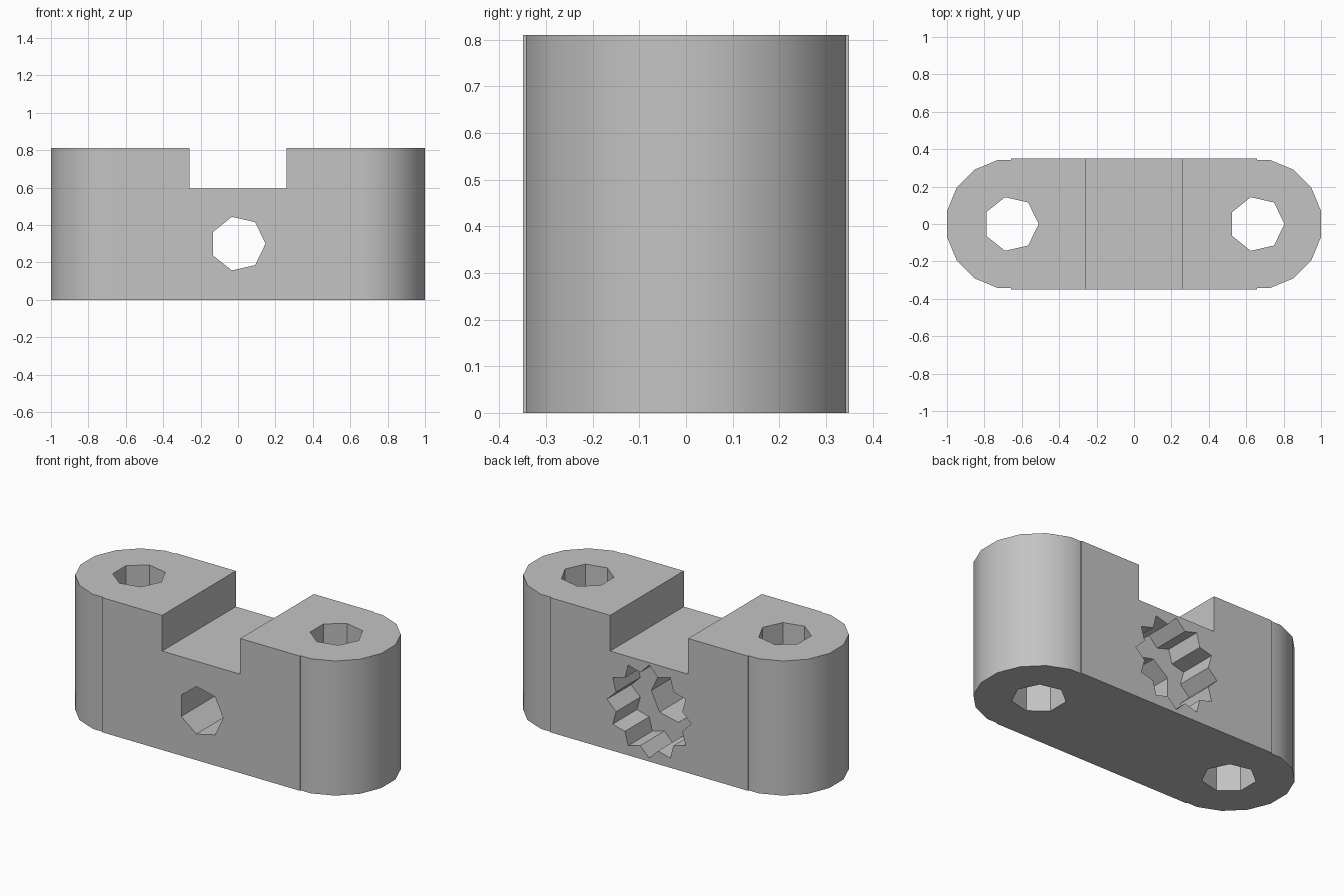
import bpy
import bmesh
from math import sin, cos, pi, radians
from mathutils import Matrix

cube = bpy.data.objects.get("Cube")
if cube:
    bpy.data.objects.remove(cube, do_unlink=True)

HEIGHT, HALF_DEPTH, END_X = 0.81, 0.35, 0.657
HOLE_R, BORE_Z = 0.147, 0.30

grey = bpy.data.materials.new("plain grey")
grey.use_nodes = True
colour = (0.55, 0.55, 0.55, 1)
grey.diffuse_color = colour
grey.node_tree.nodes["Principled BSDF"].inputs["Base Color"].default_value = colour


def prism(name, outline, length, matrix=Matrix()):
    """Extrude a closed 2D outline along its local z axis."""
    bm = bmesh.new()
    face = bm.faces.new([bm.verts.new((x, y, 0)) for x, y in outline])
    top = bmesh.ops.extrude_face_region(bm, geom=[face])["geom"]
    moved = [v for v in top if isinstance(v, bmesh.types.BMVert)]
    bmesh.ops.translate(bm, verts=moved, vec=(0, 0, length))
    bmesh.ops.recalc_face_normals(bm, faces=bm.faces)
    bm.transform(matrix)
    mesh = bpy.data.meshes.new(name)
    bm.to_mesh(mesh)
    bm.free()
    mesh.materials.append(grey)
    obj = bpy.data.objects.new(name, mesh)
    bpy.context.collection.objects.link(obj)
    return obj


def ring(radii, count):
    """Polygon whose corners cycle through the given radii."""
    return [(radii[i % len(radii)] * cos(2 * pi * i / count),
             radii[i % len(radii)] * sin(2 * pi * i / count)) for i in range(count)]


# Block with a half sixteen-sided column on each end
arc = [(END_X + HALF_DEPTH * cos(a), HALF_DEPTH * sin(a))
       for a in (radians(-78.75 + 22.5 * i) for i in range(8))]
flat_y = arc[-1][1]
right = [(END_X, -HALF_DEPTH), (END_X, -flat_y)] + arc + [(END_X, flat_y), (END_X, HALF_DEPTH)]
block = prism("mounting_block", right + [(-x, -y) for x, y in right], HEIGHT)

# Cutters: top slot, upright screw holes, cross bore and toothed back pocket
slot = [(-0.26, -0.5), (0.26, -0.5), (0.26, 0.5), (-0.26, 0.5)]
cutters = [prism("slot_cutter", slot, 1, Matrix.Translation((0, 0, 0.595)))]
for side, x in (("left", END_X), ("right", -END_X)):
    cutters.append(prism(side + "_hole_cutter", ring([HOLE_R], 7), 2,
                         Matrix.Translation((x, 0, -0.5))))
along_y = Matrix.Rotation(radians(90), 4, "X")
cutters.append(prism("bore_cutter", ring([HOLE_R], 7), 2,
                     Matrix.Translation((0, 1, BORE_Z)) @ along_y))
cutters.append(prism("pocket_cutter", ring([0.28, 0.228], 24), 0.73,
                     Matrix.Translation((0, 0.85, BORE_Z)) @ along_y))

for cutter in cutters:
    cutter.hide_render = True
    mod = block.modifiers.new(cutter.name, "BOOLEAN")
    mod.operation = "DIFFERENCE"
    mod.solver = "EXACT"
    mod.object = cutter

# Bake the cuts, then shade the rounded ends smooth
bpy.context.view_layer.update()
graph = bpy.context.evaluated_depsgraph_get()
result = bpy.data.meshes.new_from_object(block.evaluated_get(graph))
block.modifiers.clear()
block.data = result
for cutter in cutters:
    bpy.data.objects.remove(cutter, do_unlink=True)
bpy.ops.object.select_all(action="DESELECT")
block.select_set(True)
bpy.context.view_layer.objects.active = block
bpy.ops.object.shade_smooth_by_angle(angle=radians(30))
